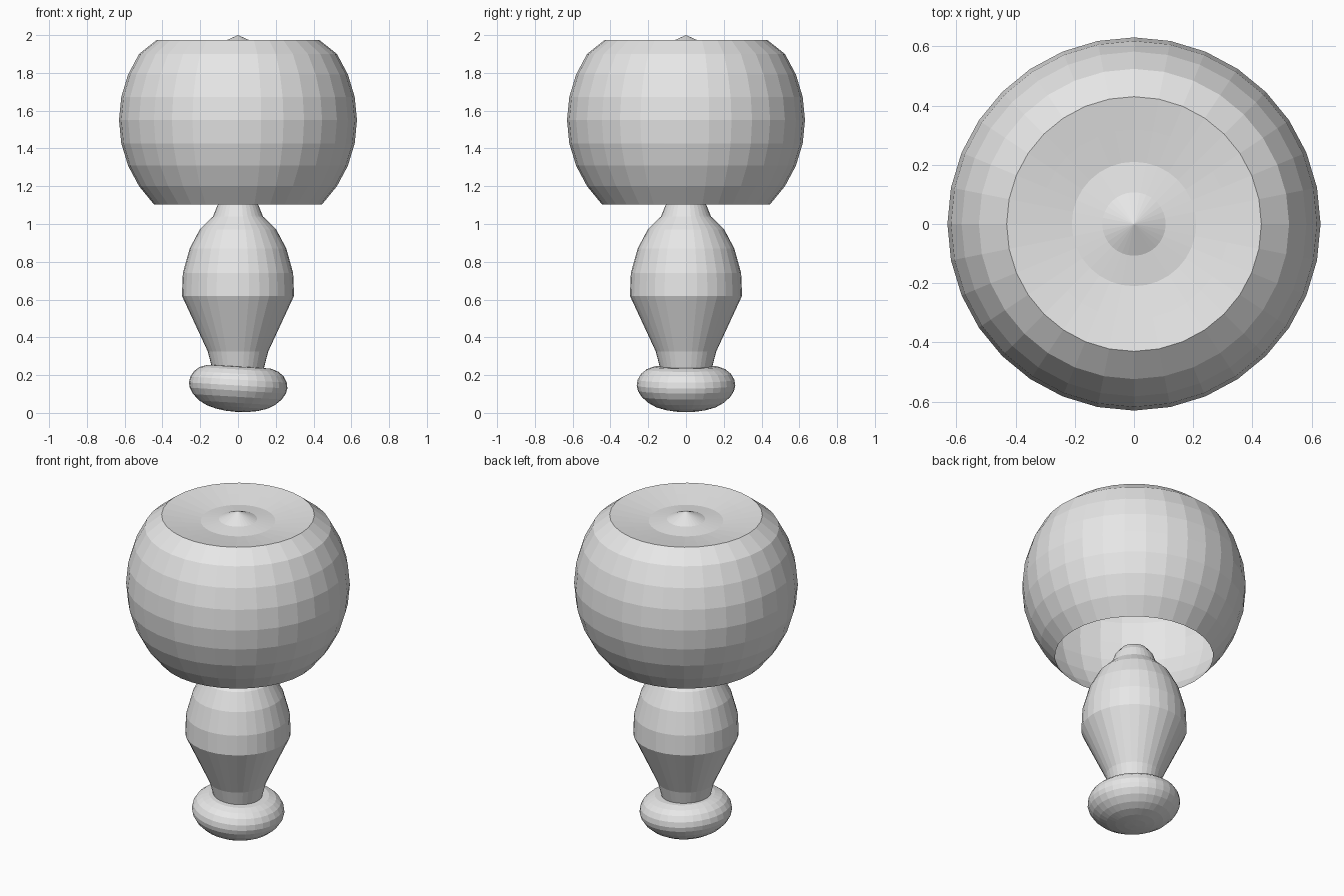
import bpy, bmesh, math

if "Cube" in bpy.data.objects:
    bpy.data.objects.remove(bpy.data.objects["Cube"])

SEGMENTS = 32

grey = bpy.data.materials.new("light_grey")
grey.diffuse_color = (0.8, 0.8, 0.8, 1)
grey.use_nodes = True
grey.node_tree.nodes["Principled BSDF"].inputs["Base Color"].default_value = grey.diffuse_color


def lathe(name, profile):
    """Revolve (radius, height) points around z; zero radius makes a pole."""
    bm = bmesh.new()
    rings = []
    for r, z in profile:
        if r == 0:
            rings.append([bm.verts.new((0, 0, z))] * SEGMENTS)
        else:
            rings.append([bm.verts.new((r * math.cos(2 * math.pi * i / SEGMENTS),
                                        r * math.sin(2 * math.pi * i / SEGMENTS), z))
                          for i in range(SEGMENTS)])
    for low, high in zip(rings, rings[1:]):
        for i in range(SEGMENTS):
            j = (i + 1) % SEGMENTS
            quad = [low[i], low[j], high[j], high[i]]
            bm.faces.new(list(dict.fromkeys(quad)))
    mesh = bpy.data.meshes.new(name)
    bm.to_mesh(mesh)
    bm.free()
    mesh.materials.append(grey)
    obj = bpy.data.objects.new(name, mesh)
    bpy.context.collection.objects.link(obj)
    return obj


# Globe shade: open below, dished top with a small central point
R, CENTRE = 0.63, 1.55
globe = [(R * math.cos(math.radians(a * 11.25)),
          CENTRE + R * math.sin(math.radians(a * 11.25))) for a in range(-4, 4)]
dish = [(0.43, 1.975), (0.32, 1.957), (0.21, 1.94), (0.107, 1.952), (0, 2.0)]
lathe("shade", globe + dish)

# Turned stem with a rounded top
lathe("stem", [(0, 0.16), (0.13, 0.16), (0.138, 0.24), (0.16, 0.325),
               (0.297, 0.62), (0.292, 0.74), (0.256, 0.87), (0.203, 0.97),
               (0.132, 1.04), (0.108, 1.10), (0.075, 1.14), (0, 1.16)])

# Cushion-shaped foot, tipped slightly to the right
foot = lathe("foot", [(0, -0.125), (0.06, -0.122), (0.11, -0.114), (0.16, -0.099),
                      (0.20, -0.077), (0.235, -0.045), (0.255, -0.012), (0.261, 0.015),
                      (0.256, 0.046), (0.238, 0.077), (0.21, 0.1), (0.17, 0.114),
                      (0.12, 0.116), (0, 0.11)])
foot.location.z = 0.13
foot.rotation_euler.y = math.radians(3.5)
